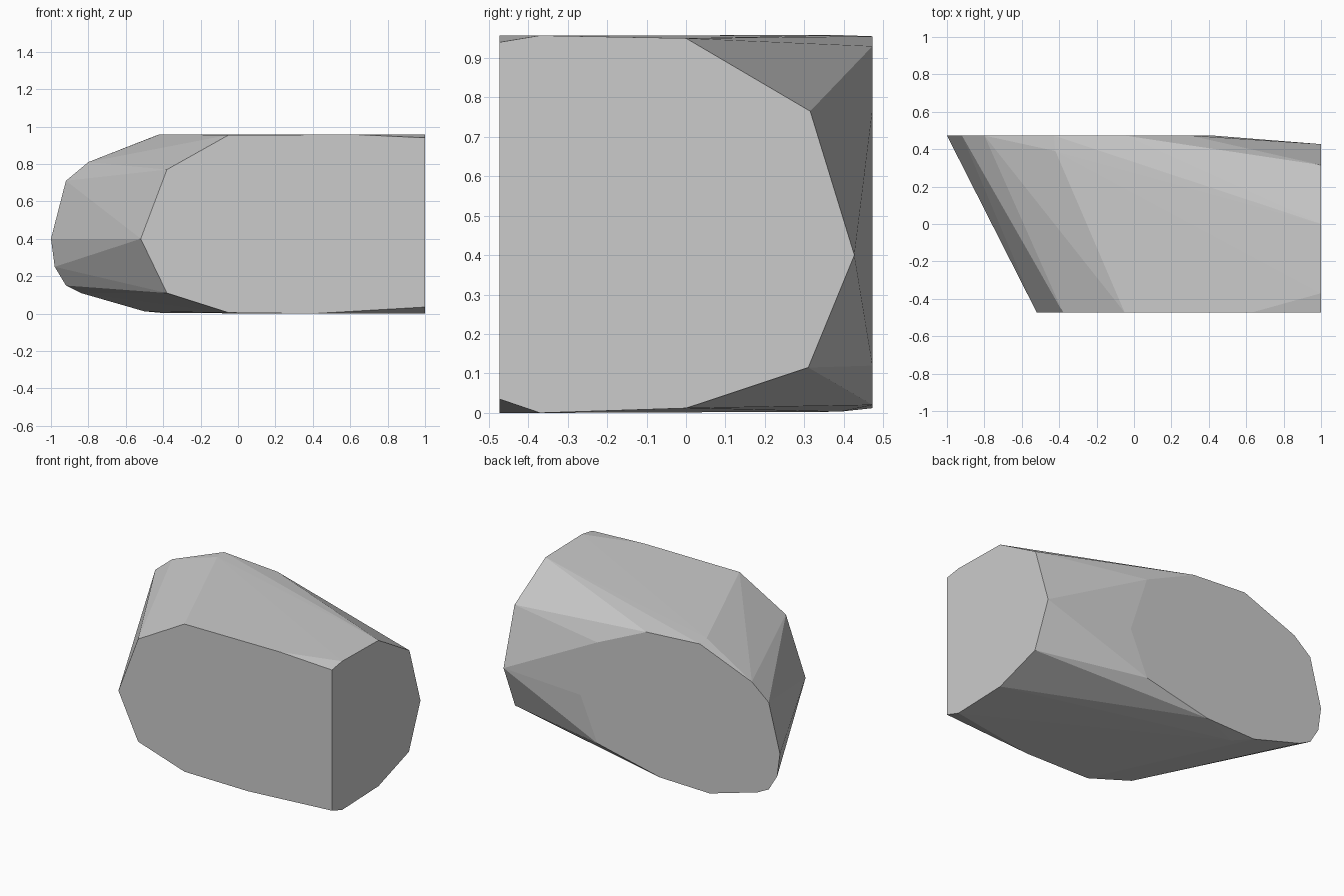
import bpy, bmesh

if "Cube" in bpy.data.objects:
    bpy.data.objects.remove(bpy.data.objects["Cube"])

# Cut outlines of the stone block: two parallel slabs and one end cut
FRONT = [(-0.52, 0.40), (-0.38, 0.77), (-0.05, 0.955), (0.63, 0.957),
         (0.40, 0.0), (-0.05, 0.005), (-0.38, 0.11)]                      # x, z
BACK = [(-1.0, 0.40), (-0.92, 0.71), (-0.80, 0.81), (-0.43, 0.955), (-0.05, 0.93),
        (0.30, 0.77), (0.42, 0.40), (0.30, 0.12), (-0.15, 0.02), (-0.50, 0.012),
        (-0.84, 0.11), (-0.92, 0.15), (-0.98, 0.25)]                      # x, z
END = [(-0.473, 0.94), (-0.37, 0.957), (0.0, 0.95), (0.315, 0.765), (0.427, 0.40),
       (0.31, 0.115), (0.0, 0.012), (-0.37, 0.0), (-0.473, 0.035)]        # y, z
DEPTH = 0.473

points = [(x, -DEPTH, z) for x, z in FRONT]
points += [(x, DEPTH, z) for x, z in BACK]
points += [(1.0, y, z) for y, z in END]
points += [(-0.42, 0.39, 0.958), (-0.40, 0.39, 0.003)]                    # ridge corners

# Skin the outlines into one faceted block
bm = bmesh.new()
for p in points:
    bm.verts.new(p)
hull = bmesh.ops.convex_hull(bm, input=bm.verts[:])
loose = {v for v in hull["geom_interior"] + hull["geom_unused"]
         if isinstance(v, bmesh.types.BMVert)}
bmesh.ops.delete(bm, geom=list(loose), context='VERTS')
bmesh.ops.dissolve_limit(bm, angle_limit=0.005, verts=bm.verts[:], edges=bm.edges[:])
bmesh.ops.recalc_face_normals(bm, faces=bm.faces[:])

mesh = bpy.data.meshes.new("stone_block")
bm.to_mesh(mesh)
bm.free()
stone = bpy.data.objects.new("stone_block", mesh)
bpy.context.collection.objects.link(stone)

# Plain grey stone
grey = bpy.data.materials.new("stone_grey")
grey.diffuse_color = (0.6, 0.6, 0.6, 1.0)
grey.use_nodes = True
grey.node_tree.nodes["Principled BSDF"].inputs["Base Color"].default_value = grey.diffuse_color
mesh.materials.append(grey)
